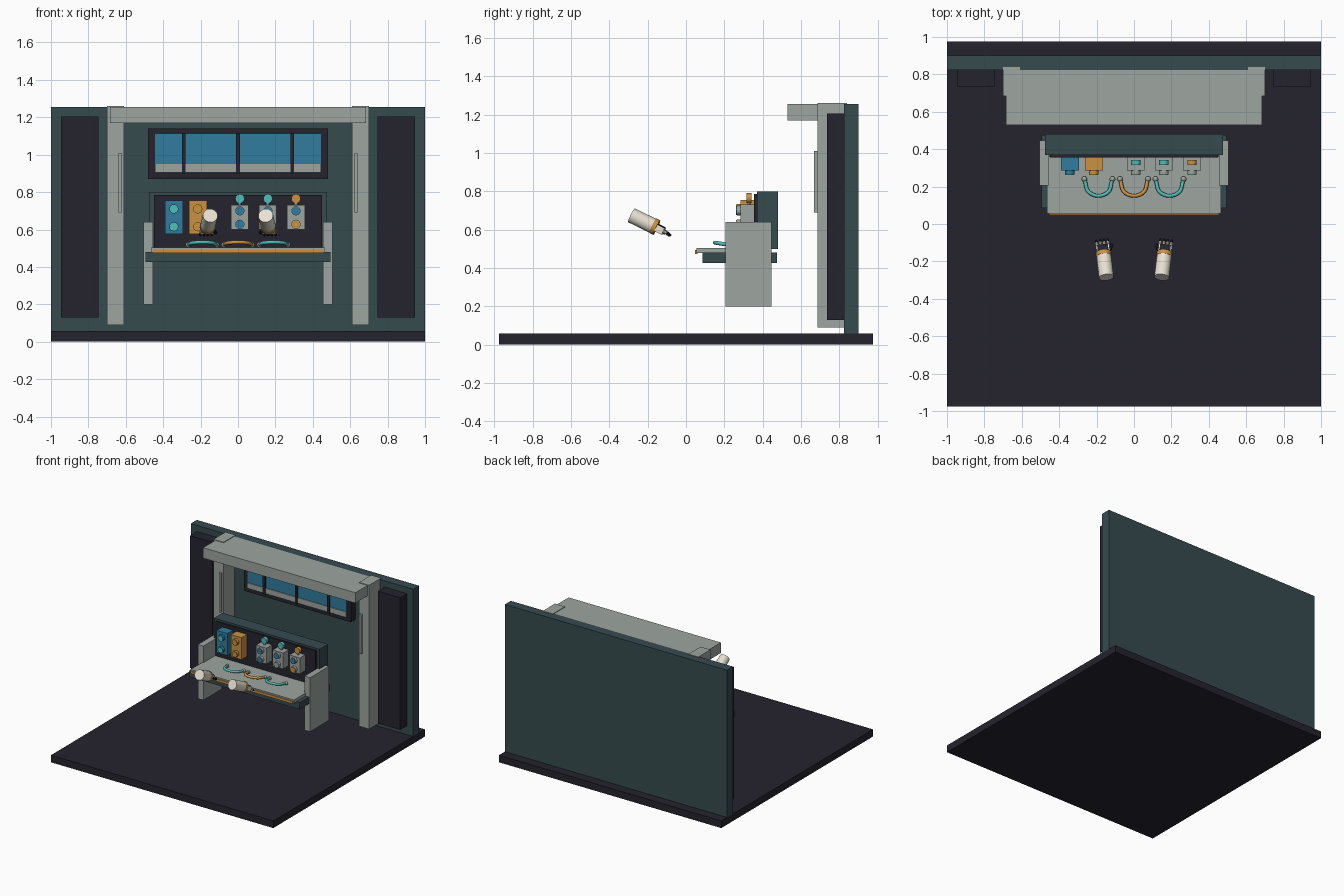
import bpy
from mathutils import Vector, Matrix

cube = bpy.data.objects.get("Cube")
if cube:
    bpy.data.objects.remove(cube, do_unlink=True)


def material(name, *rgb):
    m = bpy.data.materials.new(name)
    m.use_nodes = True
    m.diffuse_color = (*rgb, 1)
    m.node_tree.nodes["Principled BSDF"].inputs["Base Color"].default_value = (*rgb, 1)
    return m


NAVY = material("dark navy", .018, .017, .027)
TEAL = material("dark teal", .037, .070, .078)
GREY = material("pale grey", .34, .38, .355)
BLUE = material("glass blue", .03, .20, .34)
CYAN = material("cyan", .08, .52, .48)
ORANGE = material("amber", .60, .29, .055)
CREAM = material("cream", .80, .75, .64)


def box(name, mat, x, y, z):
    """Box from (low, high) pairs on each axis."""
    bpy.ops.mesh.primitive_cube_add(size=1, location=[sum(p) / 2 for p in (x, y, z)])
    o = bpy.context.object
    o.name = name
    o.data.transform(Matrix.Diagonal([p[1] - p[0] for p in (x, y, z)] + [1]))
    o.data.materials.append(mat)
    return o


def rod(name, mat, a, b, r, sides=16, r2=None):
    """Cylinder or cone between two points."""
    a, b = Vector(a), Vector(b)
    d = b - a
    bpy.ops.mesh.primitive_cone_add(vertices=sides, radius1=r, radius2=r if r2 is None else r2,
                                    depth=d.length, location=(a + b) / 2,
                                    rotation=d.to_track_quat('Z', 'Y').to_euler())
    o = bpy.context.object
    o.name = name
    o.data.materials.append(mat)
    bpy.ops.object.shade_smooth_by_angle()
    return o


def lamp(name, body, lens, x, y, z, depth=.02, r=.025):
    """Short round housing with a coloured front face."""
    rod(name + "_housing", body, (x, y, z), (x, y - depth, z), r, 12)
    rod(name + "_lens", lens, (x, y - depth, z), (x, y - depth - .004, z), r * .9, 12)


# Room shell
box("floor", NAVY, (-1, 1), (-.975, .975), (0, .058))
box("back_wall", TEAL, (-1, 1), (.823, .9), (.058, 1.255))

# Frame, side panels and light strips
for side, s in (("right", -1), ("left", 1)):
    def span(a, b):
        return sorted((s * a, s * b))
    box(side + "_wall_panel", NAVY, span(.745, .945), (.735, .83), (.13, 1.205))
    box(side + "_column", GREY, span(.61, .7), (.685, .84), (.09, 1.26))
    box(side + "_light_strip", GREY, span(.622, .64), (.668, .69), (.69, 1.01))
    box(side + "_bench_support", GREY, span(.455, .505), (.205, .447), (.2, .64))
box("canopy", GREY, (-.685, .685), (.53, .84), (1.17, 1.255))

# Window with panes, lower sill strip and mullions
box("window_frame", NAVY, (-.48, .48), (.765, .83), (.87, 1.14))
box("window_glass", BLUE, (-.445, .445), (.757, .767), (.905, 1.11))
box("window_sill_strip", GREY, (-.445, .445), (.751, .758), (.905, .95))
for x in (-.29, 0, .29):
    box("mullion", NAVY, (x - .01, x + .01), (.745, .77), (.9, 1.115))

# Workbench
box("bench_base", TEAL, (-.495, .495), (.085, .475), (.425, .48))
box("bench_top", GREY, (-.465, .465), (.055, .36), (.478, .505))
box("bench_front_trim", ORANGE, (-.455, .455), (.048, .06), (.474, .494))
box("console_back", TEAL, (-.475, .475), (.37, .48), (.5, .8))
box("console_face", NAVY, (-.45, .45), (.355, .375), (.505, .785))

# Tall modules
for x, body, lens in ((-.343, BLUE, CYAN), (-.215, ORANGE, ORANGE)):
    box("tall_module", body, (x - .048, x + .048), (.285, .358), (.575, .755))
    for z in (.71, .615):
        lamp("module_dial", body, lens, x, .285, z)

# Small modules with an indicator lamp on top
for x, lower, top in ((.01, BLUE, CYAN), (.16, GREY, CYAN), (.31, ORANGE, ORANGE)):
    box("small_module", GREY, (x - .047, x + .047), (.285, .358), (.6, .73))
    lamp("upper_dial", GREY, BLUE, x, .285, .7)
    lamp("lower_dial", GREY, lower, x, .285, .628)
    rod("indicator_stem", GREY, (x, .33, .725), (x, .33, .75), .01, 8)
    rod("indicator_lamp", top, (x, .342, .765), (x, .315, .765), .025, 12)

# Cables lying on the bench
for x, mat in ((-.19, CYAN), (0, ORANGE), (.19, CYAN)):
    curve = bpy.data.curves.new("cable", 'CURVE')
    curve.dimensions = '3D'
    curve.bevel_depth = .01
    curve.bevel_resolution = 2
    curve.resolution_u = 6
    curve.use_fill_caps = True
    curve.materials.append(mat)
    path = [(-.075, .24, .518), (-.045, .165, .53), (.045, .165, .53), (.075, .24, .518)]
    spline = curve.splines.new('BEZIER')
    spline.bezier_points.add(len(path) - 1)
    for p, co in zip(spline.bezier_points, path):
        p.co = Vector(co) + Vector((x, 0, 0))
        p.handle_left_type = p.handle_right_type = 'AUTO'
    bpy.context.collection.objects.link(bpy.data.objects.new("cable", curve))
    for px in (path[0], path[-1]):
        bpy.ops.mesh.primitive_uv_sphere_add(segments=12, ring_count=8, radius=.015,
                                             location=(x + px[0], px[1], px[2]))
        plug = bpy.context.object
        plug.name = "cable_plug"
        plug.data.materials.append(GREY)
        bpy.ops.object.shade_smooth()

# Floating gloved forearms: local +y runs from cuff end to fingertips
for side, s in (("right", -1), ("left", 1)):
    start = Vector((s * .148, -.285, .675))
    fwd = (Vector((s * .172, -.08, .575)) - start).normalized()
    across = fwd.cross(Vector((0, 0, 1))).normalized()
    up = across.cross(fwd)
    frame = Matrix((across, fwd, up)).transposed().to_4x4()
    frame.translation = start
    parts = [
        rod(side + "_forearm", CREAM, (0, 0, 0), (0, .128, 0), .04),
        rod(side + "_wrist_band", ORANGE, (0, .125, 0), (0, .148, 0), .042),
        box(side + "_palm", CREAM, (-.036, .036), (.145, .19), (-.02, .016)),
        box(side + "_palm_plate", NAVY, (-.029, .029), (.15, .187), (.014, .021)),
    ]
    for i in range(4):
        x = -.03 + i * .02
        parts.append(rod(side + "_finger", CREAM, (x, .188, 0), (x, .212, -.002), .008, 8))
        parts.append(rod(side + "_fingertip", NAVY, (x, .21, -.002), (x, .23, -.008), .0085, 8, .006))
    parts.append(rod(side + "_thumb", NAVY, (-s * .034, .16, -.005), (-s * .05, .195, -.01), .009, 8))
    for o in parts:
        o.matrix_world = frame @ o.matrix_basis
